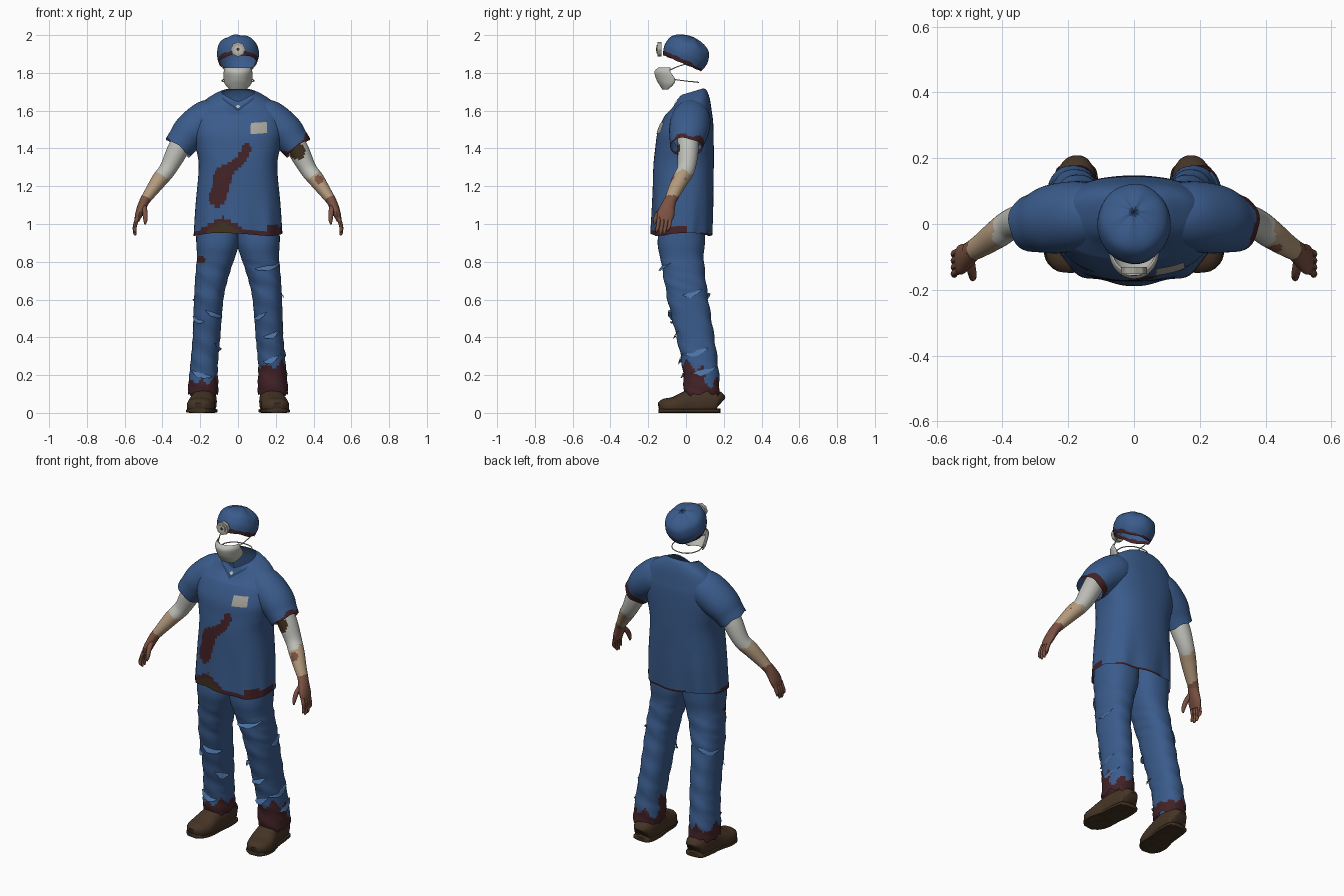
import bpy, bmesh, math, random
from mathutils import Vector as V
from mathutils.bvhtree import BVHTree

if "Cube" in bpy.data.objects:
    bpy.data.objects.remove(bpy.data.objects["Cube"])

random.seed(4)
COL = {"scrub_blue": (.042, .105, .26), "torn_blue": (.07, .17, .37), "dark_red": (.055, .016, .02),
       "olive_stain": (.05, .03, .014), "boot_brown": (.06, .034, .019), "bandage_white": (.52, .52, .48),
       "tan_wrap": (.45, .32, .2), "hand_skin": (.2, .085, .055), "badge_grey": (.4, .39, .34),
       "navy_trim": (.022, .055, .14)}
MATS = {}
for n, c in COL.items():
    MATS[n] = bpy.data.materials.new(n)
    MATS[n].diffuse_color = (*c, 1)
X, Y, Z = V((1, 0, 0)), V((0, 1, 0)), V((0, 0, 1))


def finish(name, bm, mats, rule=None):
    bmesh.ops.recalc_face_normals(bm, faces=bm.faces)
    me = bpy.data.meshes.new(name)
    bm.to_mesh(me)
    bm.free()
    for m in mats:
        me.materials.append(MATS[m])
    for p in me.polygons:
        p.use_smooth = True
        if rule:
            p.material_index = rule(p.center)
    ob = bpy.data.objects.new(name, me)
    bpy.context.collection.objects.link(ob)
    return ob


def spline(secs, steps):
    """Smooth interpolation of section tuples."""
    out, k = [], len(secs) - 1
    for i in range(k):
        p0, p1, p2, p3 = (secs[max(0, min(k, i + d))] for d in (-1, 0, 1, 2))
        for j in range(steps):
            t = j / steps
            out.append([b + .5 * t * (c - a + t * (2 * a - 5 * b + 4 * c - d + t * (3 * (b - c) + d - a)))
                        for a, b, c, d in zip(p0, p1, p2, p3)])
    return out + [list(secs[-1])]


def tube(name, secs, mats, rule=None, seg=20, steps=4, ref=Y, flat=False, power=2, caps=(0, 0), warp=None):
    """Loft of sections (x, y, z, half width, half depth)."""
    rows = spline(secs, steps)
    bm, rings = bmesh.new(), []
    for i, (x, y, z, ru, rv) in enumerate(rows):
        a, b = rows[max(0, i - 1)], rows[min(len(rows) - 1, i + 1)]
        t = Z if flat else (V(b[:3]) - V(a[:3])).normalized()
        v = (ref - t * t.dot(ref)).normalized()
        u = v.cross(t)
        ring = []
        for k in range(seg):
            an = 2 * math.pi * k / seg
            c, s = math.cos(an), math.sin(an)
            c, s = (math.copysign(abs(q) ** (2 / power), q) for q in (c, s))
            co = V((x, y, z)) + u * (ru * c) + v * (rv * s)
            ring.append(bm.verts.new(warp(co, an) if warp else co))
        rings.append(ring)
    for r0, r1 in zip(rings, rings[1:]):
        for k in range(seg):
            bm.faces.new((r0[k], r0[(k + 1) % seg], r1[(k + 1) % seg], r1[k]))
    for on, r in zip(caps, (rings[0], rings[-1])):
        if on:
            bm.faces.new(r)
    return finish(name, bm, mats, rule)


def near(p, q):
    return math.hypot(p[0] - q[0], p[1] - q[1])


# Shirt body with stains
BLOOD = spline([(.045, 1.40, .026), (.02, 1.35, .026), (-.02, 1.31, .026), (-.075, 1.26, .048),
                (-.09, 1.2, .045), (-.11, 1.14, .048)], 5)


def shirt_rule(c):
    if c.y < 0:
        bump = math.exp(-((c.x + .08) / .09) ** 2)
        if c.z < .935 + .07 * bump and abs(c.x + .06) < .1:
            return 2
        if c.z < .96 + .075 * bump or (c.x > .15 and c.z < .99):
            return 1
        if any(near((c.x, c.z), b) < b[2] for b in BLOOD):
            return 1
    return 1 if c.z < .952 else 0


def shirt_warp(co, an):
    k = max(0, min(1, (co.z - 1.58) / .1))
    co.z += k * .3 * (co.y - .015)
    if co.y < .02:
        co.z -= k * .03 * max(0, 1 - abs(co.x) / .07)
    low = max(0, min(1, (1.2 - co.z) / .25))
    co.z += low * .008 * math.sin(3 * an + 1)
    co.y += low * .006 * math.sin(9 * an)
    return co


shirt = tube("shirt_body", [(0, -.025, .945, .235, .158), (0, -.018, 1.1, .225, .160), (0, -.013, 1.3, .208, .160),
                            (0, -.008, 1.4, .222, .155), (0, -.003, 1.48, .238, .149), (0, .009, 1.55, .235, .134),
                            (0, .02, 1.6, .22, .115), (0, .03, 1.645, .18, .095), (0, .03, 1.678, .125, .08),
                            (0, .025, 1.695, .085, .068)],
             ["scrub_blue", "dark_red", "olive_stain"], shirt_rule, 128, 9, flat=True, power=2.5, warp=shirt_warp)
tree = BVHTree.FromPolygons([v.co for v in shirt.data.vertices], [p.vertices[:] for p in shirt.data.polygons])


def plate(name, corners, mat, n=8, off=.006):
    """Thin patch laid on the shirt front; corners are (x, z)."""
    bm, g = bmesh.new(), []
    a, b, c, d = (V(q) for q in corners)
    for i in range(n + 1):
        for j in range(n + 1):
            p = a.lerp(b, i / n).lerp(d.lerp(c, i / n), j / n)
            hit = tree.ray_cast(V((p.x, -1, p.y)), Y)[0]
            g.append(bm.verts.new((p.x, (hit.y if hit else -.06) - off, p.y)))
    m = n + 1
    for i in range(n):
        for j in range(n):
            bm.faces.new((g[i * m + j], g[i * m + m + j], g[i * m + m + j + 1], g[i * m + j + 1]))
    return finish(name, bm, [mat])


plate("name_badge", [(.065, 1.475), (.155, 1.482), (.152, 1.54), (.068, 1.535)], "badge_grey")
for s in (-1, 1):
    plate("collar_strip", [(0, 1.595), (s * .085, 1.66), (s * .085, 1.672), (0, 1.61)], "navy_trim", off=.004)
plate("collar_button", [(-.012, 1.622), (.0, 1.612), (.012, 1.622), (0, 1.632)], "bandage_white", 3)

# Trouser leg sections: x, y, z, half width, half depth
LEG = [(.105, -.02, 1.02, .115, .12), (.108, -.025, .9, .113, .125), (.117, -.022, .82, .1, .115),
       (.14, -.005, .7, .086, .11), (.153, .01, .6, .078, .108), (.165, .05, .4, .073, .1),
       (.178, .075, .25, .073, .095), (.182, .083, .14, .08, .095), (.183, .085, .1, .079, .092)]
LEG_ROWS = spline(LEG, 10)


def leg_rule(c):
    wave = .018 * math.sin(c.x * 90) + .015 * math.sin(c.y * 75 + 1)
    if c.z < (.25 if c.x > 0 and c.y < .1 else .165) + wave:
        return 1
    return 1 if near((c.x, c.z), (-.195, .81)) < .022 and c.y < 0 else 0


def ragged(co, an):
    k = max(0, 1 - co.z / .2)
    co.z += k * .03 * math.sin(7 * an) * math.sin(3 * an + 1)
    fold = .003 * math.sin(co.z * 55 + 2 * an) * (co.z < .8)
    return co + V((math.copysign(fold, co.x), fold, 0))


def tear(s, z, a0, a1, h, flare):
    """Hanging strip of torn cloth around part of a leg; -90 degrees is the front."""
    x, y, _, rx, ry = min(LEG_ROWS, key=lambda r: abs(r[2] - z))
    bm, n, prev = bmesh.new(), 8, None
    for i in range(n + 1):
        f = i / n
        a = math.radians(a0 + (a1 - a0) * f)
        drop = h * math.sin(math.pi * f) * random.uniform(.7, 1.1) + .003
        zz = z + .03 * (f - .5)
        cur = [bm.verts.new((s * (x + rx * k * math.cos(a)), y + ry * k * math.sin(a), q))
               for k, q in ((1.03, zz), (1.03 + flare, zz - drop))]
        if prev:
            bm.faces.new((prev[0], cur[0], cur[1], prev[1]))
        prev = cur
    finish("torn_cloth", bm, ["torn_blue"])


for s, z, a0, a1 in ((-1, .53, -150, -80), (-1, .5, -75, -20), (-1, .36, -170, -120), (-1, .21, -120, -40),
                     (-1, .62, 10, 80), (1, .78, -110, -30), (1, .52, -150, -95), (1, .42, -110, -50),
                     (1, .33, -50, 30), (1, .29, -120, -60), (1, .64, -10, 40), (1, .23, -30, 50)):
    tear(s, z, a0, a1, .028, .12)

# Boot sections, heel to toe: y, x, z, half width, half height
BOOT = [(.182, .175, .05, .03, .035), (.165, .175, .058, .056, .06), (.09, .178, .06, .066, .072),
        (.02, .185, .053, .066, .07), (-.06, .197, .036, .074, .05), (-.115, .205, .033, .06, .042),
        (-.142, .208, .028, .03, .026)]


def ground(co, an):
    co.z = max(0, co.z)
    return co


# Arm, palm and finger sections
ARM = [(.275, .01, 1.48, .056, .056), (.325, .01, 1.38, .055, .055), (.372, 0, 1.29, .045, .047),
       (.415, -.03, 1.235, .042, .044), (.465, -.065, 1.165, .032, .036), (.5, -.085, 1.115, .025, .03)]
PALM = [(.488, -.08, 1.135, .026, .031), (.507, -.095, 1.095, .025, .038), (.525, -.108, 1.05, .02, .046),
        (.535, -.114, 1.018, .013, .038)]


def arm_rule(c):
    if near((c.x, c.z), (.315, 1.385)) < .042 and c.y < .03:
        return 3
    if near((c.x, c.z), (.43, 1.235)) < .022 and c.y < 0:
        return 2
    w = abs(c.x) * .5 - c.z * .866
    return 0 if w < -.895 + .01 * math.sin(c.y * 90) else 1 if w < -.745 else 2


for s, side in ((-1, "right"), (1, "left")):
    def flip(secs):
        return [(s * r[0], *r[1:]) for r in secs]
    tube(side + "_trouser_leg", flip(LEG), ["scrub_blue", "dark_red"], leg_rule, 48, 8, flat=True, power=2.3,
         warp=ragged)
    tube(side + "_boot", flip([(x, y, z, a, b) for y, x, z, a, b in BOOT]), ["boot_brown"], None, 24, 4, ref=Z,
         power=2.5, caps=(1, 1), warp=ground)
    tube(side + "_boot_sole", flip([(x, y, .011, a + .005, .012) for y, x, z, a, b in BOOT]), ["olive_stain"],
         None, 16, 4, ref=Z, power=4, caps=(1, 1), warp=ground)

    def cuff(co, an):
        out = max(0, abs(co.x) * .6 - co.z * .8 + 1)
        return co + V((s * .6, 0, -.8)) * out * .06 * math.sin(5 * an)
    tube(side + "_sleeve", flip([(.1, .03, 1.57, .095, .085), (.165, .025, 1.548, .106, .105),
                                 (.245, .015, 1.492, .098, .105), (.29, .005, 1.44, .086, .092),
                                 (.318, 0, 1.405, .08, .085)]),
         ["scrub_blue", "dark_red"],
         lambda c: int(c.x > 0 and c.x * .6 - c.z * .8 > -.958 + .012 * math.sin(c.y * 60)), 40, 6, warp=cuff)
    tube(side + "_arm", flip(ARM), ["bandage_white", "tan_wrap", "hand_skin", "olive_stain"], arm_rule, 28, 8)
    tube(side + "_palm", flip(PALM), ["hand_skin"], None, 16, 4, caps=(1, 1))
    for i in range(4):
        y, tip = -.143 + .02 * i, (.955, .94, .943, .962)[i]
        tube(side + "_finger", flip([(.532, y, 1.035, .011, .011), (.546, y - .006, .99, .0105, .0105),
                                     (.546, y - .012, tip + .012, .009, .009), (.54, y - .013, tip, .003, .003)]),
             ["hand_skin"], None, 8, 3, caps=(1, 1))
    tube(side + "_thumb", flip([(.5, -.11, 1.095, .016, .016), (.493, -.145, 1.06, .014, .014),
                                (.49, -.163, 1.02, .011, .011), (.492, -.168, .998, .004, .004)]),
         ["hand_skin"], None, 8, 3, caps=(1, 1))

# Surgical cap, tilted back, open below
C, N = V((0, -.02, 1.853)), V((0, .39, .92)).normalized()
CAP = [(0, .92), (.03, 1.0), (.06, 1.02), (.1, .93), (.125, .7), (.141, .35), (.146, .02)]
tube("surgical_cap", [(*(C + N * h), .109 * k, .12 * k) for h, k in CAP], ["scrub_blue", "dark_red"],
     lambda c: int((c - C).dot(N) < (.02 if c.y < .03 else .012)), 40, 6, caps=(0, 1),
     warp=lambda co, an: co + N * (.003 * math.sin(6 * an)))

# Head mirror: scalloped disc with a dark hole
for name, r, y0, y1, mat in (("head_mirror", .037, -.152, -.13, "badge_grey"),
                             ("mirror_ring", .022, -.156, -.15, "bandage_white"),
                             ("mirror_hole", .008, -.158, -.154, "olive_stain")):
    tube(name, [(0, y0, 1.925, r, r), (0, y1, 1.925, r, r)], [mat], None, 32, 1, ref=Z, caps=(1, 1),
         warp=lambda co, an: co + (co - V((0, co.y, 1.925))) * .05 * math.cos(8 * an))

# Face mask shell: z, front y, half width, depth
bm, grid = bmesh.new(), []
for z, y, w, d in spline([(1.828, -.148, .068, .065), (1.805, -.167, .076, .085), (1.765, -.157, .076, .1),
                          (1.738, -.142, .068, .075), (1.712, -.125, .045, .03)], 4):
    grid.append([bm.verts.new((w * math.sin(a), y + d * (1 - math.cos(a)), z))
                 for a in (math.pi / 2 * (i / 10 - 1) for i in range(21))])
for r0, r1 in zip(grid, grid[1:]):
    for i in range(20):
        bm.faces.new((r0[i], r0[i + 1], r1[i + 1], r1[i]))
mask = finish("face_mask", bm, ["bandage_white"])
mask.modifiers.new("thickness", "SOLIDIFY").thickness = .005

# Mask straps
for name, pts in (("lower_strap", [(-.075, -.06, 1.765), (-.085, .0, 1.757), (-.055, .05, 1.752), (0, .066, 1.75),
                                   (.055, .05, 1.752), (.085, 0, 1.757), (.075, -.06, 1.765)]),
                  ("right_strap", [(-.07, -.085, 1.815), (-.085, -.04, 1.835), (-.09, .03, 1.855)]),
                  ("left_strap", [(.07, -.085, 1.815), (.085, -.04, 1.835), (.09, .03, 1.855)])):
    tube(name, [(*p, .003, .003) for p in pts], ["bandage_white"], None, 6, 5, ref=Z)

bpy.ops.object.select_all(action="SELECT")
bpy.context.view_layer.objects.active = shirt
bpy.ops.object.shade_smooth_by_angle(angle=math.radians(45))

for m in bpy.data.materials:
    if m.users and not m.is_grease_pencil:
        m.use_nodes = True
        m.node_tree.nodes["Principled BSDF"].inputs["Base Color"].default_value = m.diffuse_color
